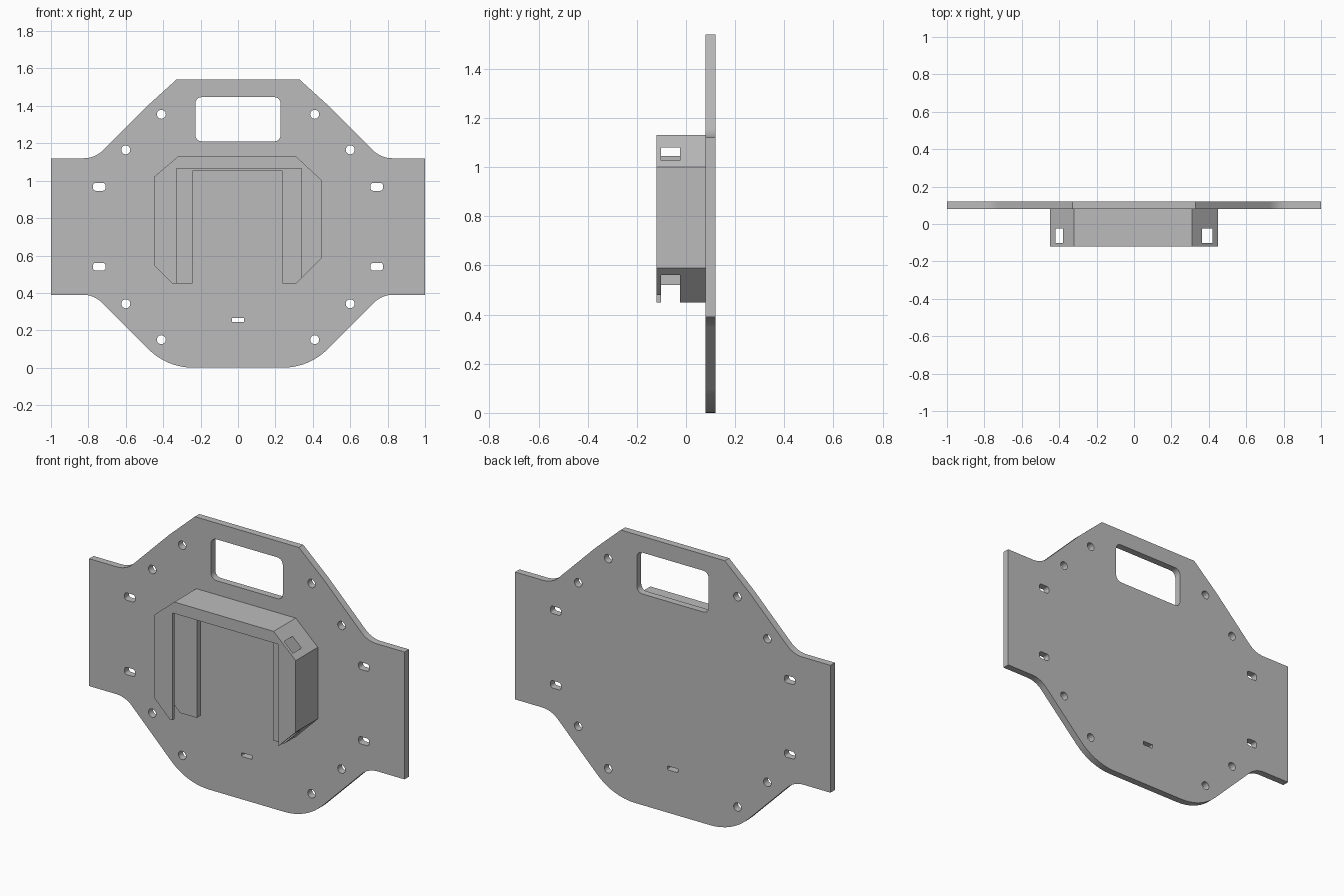
import bpy, bmesh, math
from mathutils import Vector

cube = bpy.data.objects.get("Cube")
if cube:
    bpy.data.objects.remove(cube, do_unlink=True)

grey = bpy.data.materials.new("plain grey")
grey.use_nodes = True
GREY = (0.5, 0.5, 0.5, 1)
grey.diffuse_color = GREY
next(n for n in grey.node_tree.nodes if n.type == 'BSDF_PRINCIPLED').inputs["Base Color"].default_value = GREY


def rounded(corners, steps=8):
    """Turn (x, z, radius) corners into an outline with arcs."""
    out = []
    for i, (x, z, r) in enumerate(corners):
        p = Vector((x, z))
        if r == 0:
            out.append(p)
            continue
        a = (Vector(corners[i - 1][:2]) - p).normalized()
        b = (Vector(corners[(i + 1) % len(corners)][:2]) - p).normalized()
        half = a.angle(b) / 2
        centre = p + (a + b).normalized() * (r / math.sin(half))
        start = p + a * (r / math.tan(half)) - centre
        end = p + b * (r / math.tan(half)) - centre
        sweep = end.angle_signed(start)
        for k in range(steps + 1):
            t = sweep * k / steps
            c, s = math.cos(t), math.sin(t)
            out.append(centre + Vector((start.x * c - start.y * s, start.x * s + start.y * c)))
    return out


def box(x0, x1, z0, z1, r=0):
    return rounded([(x0, z0, r), (x1, z0, r), (x1, z1, r), (x0, z1, r)], 5)


def circle(x, z, r, n=24):
    return [(x + r * math.cos(math.tau * k / n), z + r * math.sin(math.tau * k / n)) for k in range(n)]


def extrude(name, outlines, y0, y1):
    """Prisms along y from outlines in the x-z plane."""
    bm = bmesh.new()
    for outline in outlines:
        face = bm.faces.new([bm.verts.new((p[0], y0, p[1])) for p in outline])
        res = bmesh.ops.extrude_face_region(bm, geom=[face])
        moved = [v for v in res["geom"] if isinstance(v, bmesh.types.BMVert)]
        bmesh.ops.translate(bm, verts=moved, vec=(0, y1 - y0, 0))
    bmesh.ops.recalc_face_normals(bm, faces=bm.faces)
    mesh = bpy.data.meshes.new(name)
    bm.to_mesh(mesh)
    bm.free()
    obj = bpy.data.objects.new(name, mesh)
    mesh.materials.append(grey)
    bpy.context.collection.objects.link(obj)
    return obj


def cut(obj, outlines, y0, y1):
    cutter = extrude("cutter", outlines, y0, y1)
    cutter.hide_render = True
    mod = obj.modifiers.new("cut", 'BOOLEAN')
    mod.operation, mod.solver, mod.object = 'DIFFERENCE', 'EXACT', cutter
    bpy.context.view_layer.objects.active = obj
    bpy.ops.object.modifier_apply(modifier=mod.name)
    bpy.data.objects.remove(cutter, do_unlink=True)


# Mounting plate with winged sides
side = [(0.33, 1.54, 0), (0.49, 1.395, 0), (0.765, 1.12, 0.14), (1, 1.12, 0),
        (1, 0.39, 0), (0.77, 0.39, 0.14), (0.38, 0, 0.34)]
plate = extrude("mounting_plate", [rounded(side + [(-x, z, r) for x, z, r in reversed(side)])], 0.08, 0.12)

# Handle opening, screw holes and strap slots
holes = [box(-0.228, 0.228, 1.21, 1.447, 0.035), box(-0.033, 0.033, 0.245, 0.267, 0.004)]
for s in (-1, 1):
    for x, z in ((0.41, 1.355), (0.6, 1.165), (0.6, 0.342), (0.41, 0.15)):
        holes.append(circle(s * x, z, 0.024))
    for z in (0.967, 0.54):
        holes.append(box(s * 0.742 - 0.033, s * 0.742 + 0.033, z - 0.021, z + 0.021, 0.014))
cut(plate, holes, 0.0, 0.2)

# Holder bracket with chamfered corners
holder = extrude("holder_bracket", [[(-0.32, 1.13), (0.31, 1.13), (0.45, 1.0), (0.45, 0.59),
                                     (0.31, 0.45), (-0.35, 0.45), (-0.45, 0.55), (-0.45, 1.02)]], -0.12, 0.09)
# Front lip window, slide-in pocket, rail window and rear gap
cut(holder, [box(-0.33, 0.34, 0.3, 1.064)], -0.2, -0.06)
cut(holder, [box(-0.42, 0.42, 0.3, 1.08)], -0.102, -0.025)
cut(holder, [box(-0.243, 0.238, 0.3, 1.053)], -0.05, 0.15)
cut(holder, [box(-0.3, 0.3, 0.3, 1.06)], 0.01, 0.15)

for obj in (plate, holder):
    bpy.ops.object.select_all(action='DESELECT')
    obj.select_set(True)
    bpy.context.view_layer.objects.active = obj
    bpy.ops.object.shade_smooth_by_angle(angle=math.radians(25))
